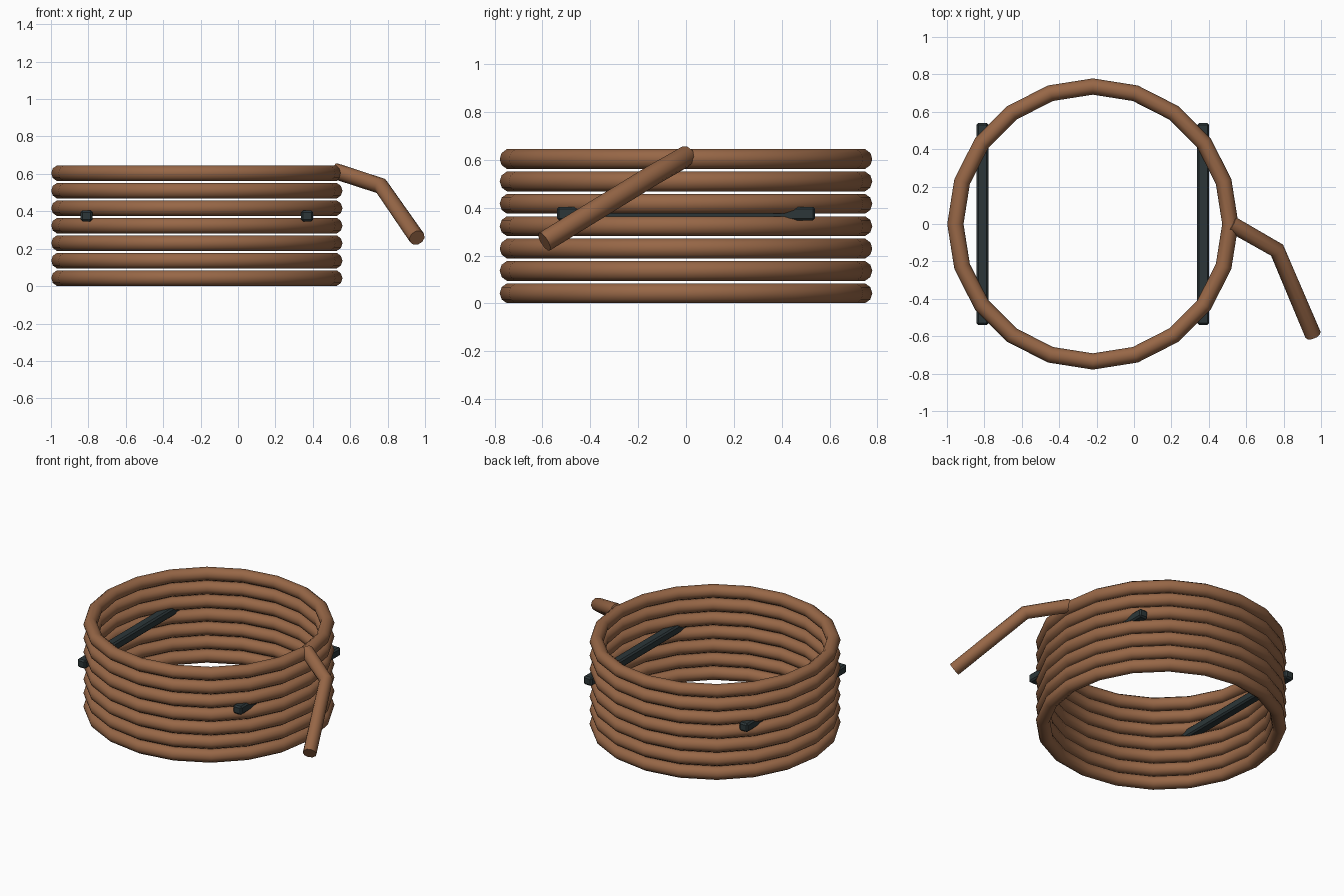
import bpy, bmesh, math
from mathutils import Vector

if "Cube" in bpy.data.objects:
    bpy.data.objects.remove(bpy.data.objects["Cube"])

CX, R, TUBE, SIDES = -0.22, 0.735, 0.0435, 10


def material(name, rgb):
    m = bpy.data.materials.new(name)
    m.diffuse_color = (*rgb, 1)
    m.use_nodes = True
    m.node_tree.nodes["Principled BSDF"].inputs["Base Color"].default_value = m.diffuse_color
    return m


rope_mat = material("rope brown", (0.31, 0.135, 0.062))
bar_mat = material("dark slate", (0.025, 0.037, 0.04))


def finish(name, bm, mat, smooth_angle=None):
    bmesh.ops.recalc_face_normals(bm, faces=bm.faces)
    mesh = bpy.data.meshes.new(name)
    bm.to_mesh(mesh)
    bm.free()
    mesh.materials.append(mat)
    ob = bpy.data.objects.new(name, mesh)
    bpy.context.collection.objects.link(ob)
    if smooth_angle:
        bpy.ops.object.select_all(action='DESELECT')
        bpy.context.view_layer.objects.active = ob
        ob.select_set(True)
        bpy.ops.object.shade_smooth_by_angle(angle=math.radians(smooth_angle))
    return ob


def tube(name, points, closed):
    """Sweep a round section along a path, mitred at each corner."""
    pts = [Vector(p) for p in points]
    n = len(pts)
    bm = bmesh.new()
    rings = []
    for i, p in enumerate(pts):
        before = pts[i - 1] if closed or i > 0 else None
        after = pts[(i + 1) % n] if closed or i < n - 1 else None
        d_in = (p - before).normalized() if before else (after - p).normalized()
        d_out = (after - p).normalized() if after else d_in
        t = (d_in + d_out).normalized()
        side = t.cross(Vector((0, 0, 1))).normalized()
        up = side.cross(t)
        rings.append([bm.verts.new(p + TUBE * (side * math.cos(a) + up * math.sin(a)))
                      for a in (2 * math.pi * k / SIDES for k in range(SIDES))])
    for i in range(n if closed else n - 1):
        a, b = rings[i], rings[(i + 1) % n]
        for k in range(SIDES):
            j = (k + 1) % SIDES
            bm.faces.new((a[k], a[j], b[j], b[k]))
    if not closed:
        bm.faces.new(rings[0])
        bm.faces.new(rings[-1])
    return finish(name, bm, rope_mat, 42)


# Seven stacked rope coils
for c in range(7):
    z = 0.0425 + c * 0.0935
    tube(f"rope_coil_{c + 1}",
         [(CX + R * math.cos(math.tau * i / 20), R * math.sin(math.tau * i / 20), z)
          for i in range(20)], True)

# Loose rope end
tube("rope_tail", [(0.52, 0, 0.615), (0.765, -0.14, 0.535), (0.957, -0.592, 0.258)], False)

# Two dark bevelled tie bars through the coil
for label, s in (("left", -1), ("right", 1)):
    bm = bmesh.new()
    bmesh.ops.create_cube(bm, size=1)
    bmesh.ops.scale(bm, vec=(0.064, 1.08, 0.058), verts=bm.verts)
    bmesh.ops.bevel(bm, geom=bm.edges[:], offset=0.01, segments=1, affect='EDGES')
    bmesh.ops.translate(bm, vec=(CX + s * 0.59, 0, 0.375), verts=bm.verts)
    finish(f"tie_bar_{label}", bm, bar_mat)
